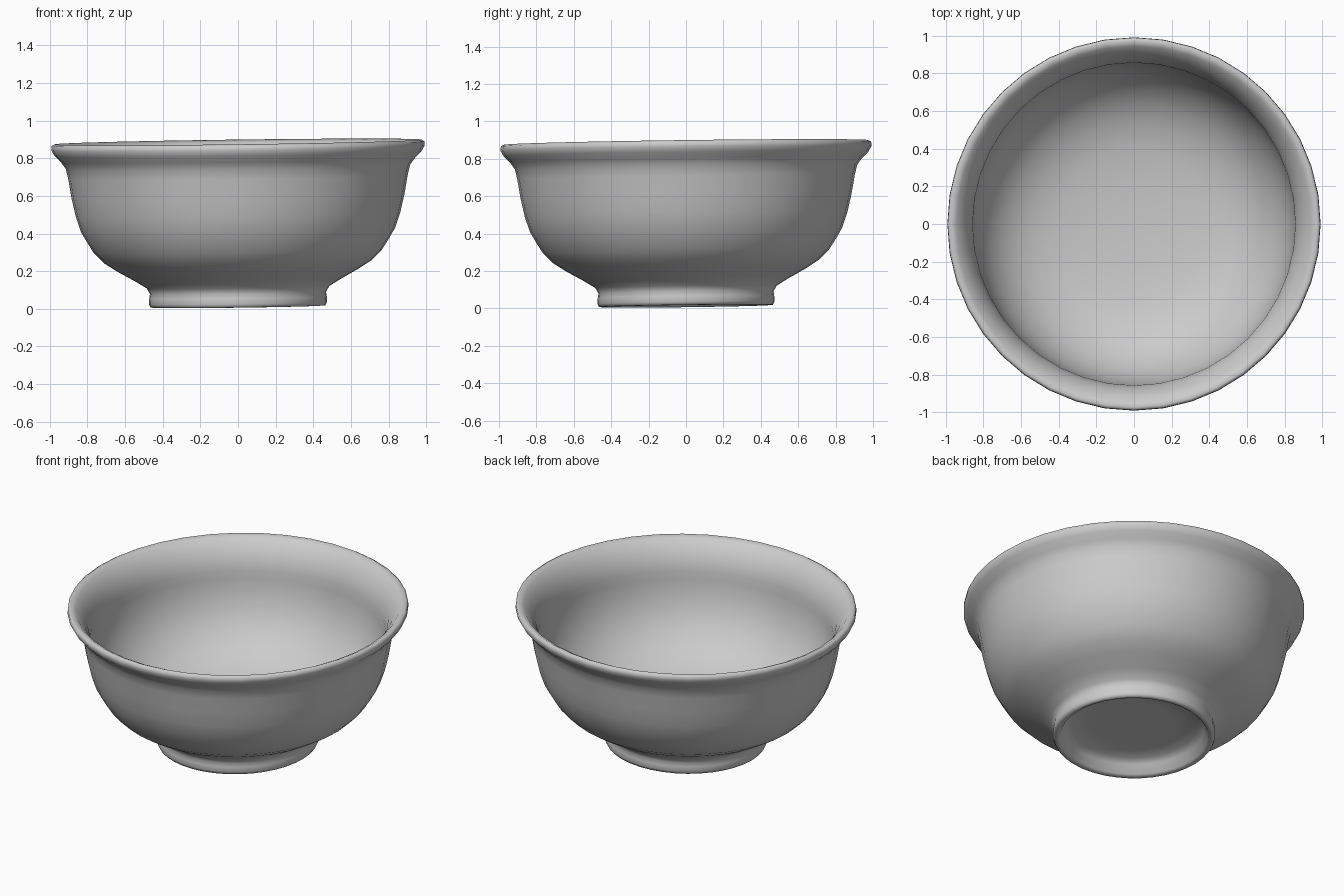
import bpy, bmesh, math

if "Cube" in bpy.data.objects:
    bpy.data.objects.remove(bpy.data.objects["Cube"])

SIDES = 40
TILT = 0.013  # the bowl leans very slightly

glaze = bpy.data.materials.new("pale grey ceramic")
glaze.diffuse_color = (0.6, 0.6, 0.6, 1)
glaze.use_nodes = True
glaze.node_tree.nodes["Principled BSDF"].inputs["Base Color"].default_value = glaze.diffuse_color

# Profile (radius, height): underside centre, foot, outer wall, rim, inner wall, floor
PROFILE = [
    (0, 0.10), (0.25, 0.10), (0.37, 0.095), (0.405, 0.07), (0.43, 0.02), (0.445, 0.012),
    (0.465, 0.013), (0.473, 0.03), (0.472, 0.06), (0.468, 0.085), (0.485, 0.115),
    (0.55, 0.155), (0.64, 0.205), (0.71, 0.25), (0.765, 0.305), (0.80, 0.36),
    (0.835, 0.42), (0.862, 0.50), (0.885, 0.60), (0.902, 0.70), (0.915, 0.755),
    (0.94, 0.79), (0.975, 0.825), (0.992, 0.855), (0.990, 0.878), (0.975, 0.887),
    (0.945, 0.872), (0.905, 0.825), (0.875, 0.77), (0.858, 0.70), (0.856, 0.65),
    (0.845, 0.57), (0.82, 0.48), (0.78, 0.40), (0.72, 0.32), (0.64, 0.255),
    (0.53, 0.20), (0.40, 0.17), (0.22, 0.152), (0, 0.148),
]

# Bowl: profile lathed around the vertical axis
bm = bmesh.new()
rings = []
for r, z in PROFILE:
    if r == 0:
        rings.append([bm.verts.new((0, 0, z))])
        continue
    ring = []
    for i in range(SIDES):
        a = 2 * math.pi * i / SIDES
        x, y = r * math.cos(a), r * math.sin(a)
        ring.append(bm.verts.new((x, y, z + TILT * (x + y))))
    rings.append(ring)

for lo, hi in zip(rings, rings[1:]):
    for i in range(SIDES):
        j = (i + 1) % SIDES
        if len(lo) == 1:
            bm.faces.new((lo[0], hi[j], hi[i]))
        elif len(hi) == 1:
            bm.faces.new((lo[i], lo[j], hi[0]))
        else:
            bm.faces.new((lo[i], lo[j], hi[j], hi[i]))
bmesh.ops.recalc_face_normals(bm, faces=bm.faces)
for f in bm.faces:
    f.smooth = True

mesh = bpy.data.meshes.new("bowl")
bm.to_mesh(mesh)
bm.free()
mesh.materials.append(glaze)
bowl = bpy.data.objects.new("bowl", mesh)
bpy.context.collection.objects.link(bowl)
